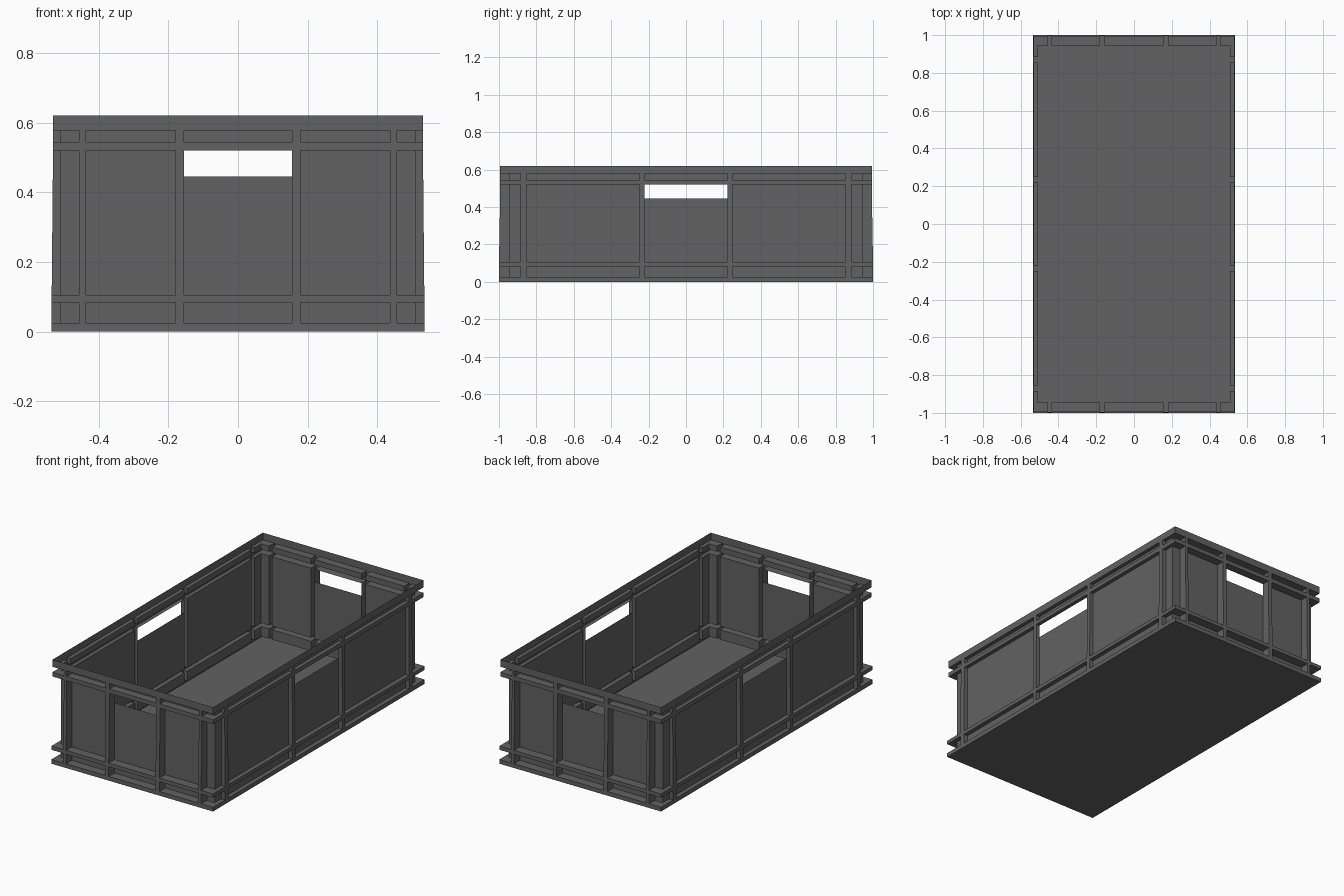
import bpy, bmesh

cube = bpy.data.objects.get("Cube")
if cube:
    bpy.data.objects.remove(cube)

grey = bpy.data.materials.new("dark_grey_plastic")
grey.use_nodes = True
colour = (0.122, 0.122, 0.122, 1)
grey.diffuse_color = colour
grey.node_tree.nodes["Principled BSDF"].inputs["Base Color"].default_value = colour

# Half sizes of the crate at the ribs and at the recessed panels
OUT = (0.535, 1.0)
IN = (0.509, 0.946)

# Horizontal rows: heights, and whether each row is a full protruding band
HEIGHTS = (0, 0.025, 0.083, 0.105, 0.445, 0.52, 0.545, 0.578, 0.62)
BANDS = (True, False, True, False, False, True, False, True)
HANDLE_ROW = 4
# Columns between the breaks: corner, rib, panel, rib, middle, then mirrored
RIBS = (False, True, False, True, False, True, False, True, False)
MIDDLE = 4
END_BREAKS = (0.456, 0.437, 0.18, 0.155)
SIDE_BREAKS = (0.885, 0.854, 0.248, 0.223)


def make_object(name, bm):
    mesh = bpy.data.meshes.new(name)
    bm.to_mesh(mesh)
    bm.free()
    mesh.materials.append(grey)
    obj = bpy.data.objects.new(name, mesh)
    bpy.context.collection.objects.link(obj)
    return obj


def wall(name, normal, along, across, breaks):
    """Moulded sheet wall whose bands and ribs are pushed outwards."""
    nx, ny = normal
    last = len(RIBS)
    inner = [-IN[along]] + [-b for b in breaks] + list(reversed(breaks)) + [IN[along]]
    outer = [-OUT[along]] + inner[1:-1] + [OUT[along]]
    bm = bmesh.new()

    def point(col, row, out):
        z = HEIGHTS[row]
        u = (outer if out else inner)[col]
        d = (OUT if out else IN)[across]
        if out and z > 0.4:                      # slight taper at the top
            d *= 0.994
            u *= 0.994 if col in (0, last) else 1
        return bm.verts.new((-ny * u + nx * d, nx * u + ny * d, z))

    def quad(points, flip=False):
        bm.faces.new([point(*p) for p in (reversed(points) if flip else points)])

    def raised(col, row):
        return BANDS[row] or RIBS[col]

    for row in range(len(BANDS)):
        for col in range(last):
            out = raised(col, row)
            # Panel, rib or band face, left open at the hand hole
            if not (row == HANDLE_ROW and col == MIDDLE):
                quad([(col, row, out), (col + 1, row, out),
                      (col + 1, row + 1, out), (col, row + 1, out)])
            # Ledge up to the next row
            if row + 1 < len(BANDS) and raised(col, row + 1) != out:
                r = row + 1
                quad([(col, r, True), (col + 1, r, True),
                      (col + 1, r, False), (col, r, False)], flip=not out)
            # Rib flank towards the next column
            if col + 1 < last and raised(col + 1, row) != out:
                c = col + 1
                quad([(c, row, True), (c, row, False),
                      (c, row + 1, False), (c, row + 1, True)], flip=not out)
    bmesh.ops.remove_doubles(bm, verts=bm.verts, dist=0.0001)
    return make_object(name, bm)


wall("front_wall", (0, -1), 0, 1, END_BREAKS)
wall("back_wall", (0, 1), 0, 1, END_BREAKS)
wall("left_wall", (1, 0), 1, 0, SIDE_BREAKS)
wall("right_wall", (-1, 0), 1, 0, SIDE_BREAKS)

# Flat floor sheet
bm = bmesh.new()
x, y = OUT
bm.faces.new([bm.verts.new((a * x, b * y, 0))
              for a, b in ((-1, -1), (-1, 1), (1, 1), (1, -1))])
make_object("floor", bm)
